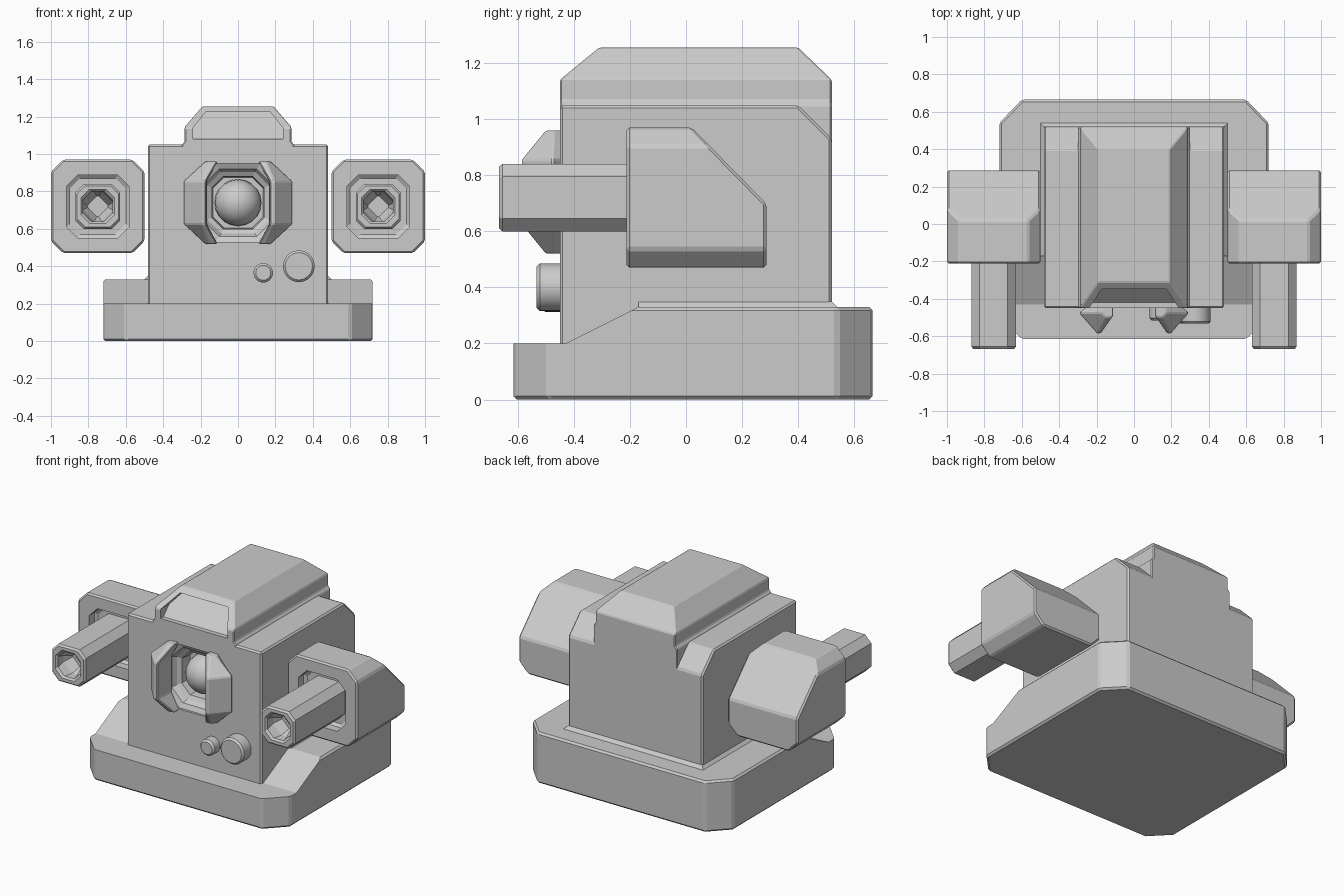
import bpy, bmesh, math
from mathutils import Vector

if "Cube" in bpy.data.objects:
    bpy.data.objects.remove(bpy.data.objects["Cube"])


def loft(name, loops, cuts=(), bevel=0.0):
    """Closed solid through matching loops; optional plane cuts and edge bevel."""
    bm = bmesh.new()
    rings = [[bm.verts.new(p) for p in loop] for loop in loops]
    n = len(rings[0])
    for a, b in zip(rings, rings[1:]):
        for i in range(n):
            j = (i + 1) % n
            bm.faces.new((a[i], a[j], b[j], b[i]))
    bm.faces.new(rings[0])
    bm.faces.new(rings[-1])
    for point, normal in cuts:
        bmesh.ops.bisect_plane(bm, geom=bm.verts[:] + bm.edges[:] + bm.faces[:], dist=1e-5,
                               plane_co=Vector(point), plane_no=Vector(normal).normalized(),
                               clear_outer=True)
        bmesh.ops.holes_fill(bm, edges=[e for e in bm.edges if e.is_boundary], sides=0)
    bmesh.ops.recalc_face_normals(bm, faces=bm.faces[:])
    if bevel:
        edges = [e for e in bm.edges if len(e.link_faces) == 2 and e.calc_face_angle() > 0.3]
        bmesh.ops.bevel(bm, geom=edges, offset=bevel, offset_type='OFFSET', segments=1,
                        profile=0.5, affect='EDGES', clamp_overlap=True)
    me = bpy.data.meshes.new(name)
    bm.to_mesh(me)
    bm.free()
    ob = bpy.data.objects.new(name, me)
    bpy.context.collection.objects.link(ob)
    return ob


def carve(ob, cutter):
    mod = ob.modifiers.new("carve", 'BOOLEAN')
    mod.operation = 'DIFFERENCE'
    mod.solver = 'EXACT'
    mod.object = cutter
    bpy.context.view_layer.objects.active = ob
    bpy.ops.object.modifier_apply(modifier=mod.name)
    bpy.data.objects.remove(cutter, do_unlink=True)


def octagon(cx, cz, h, c, y):
    """Square of half size h with corners cut by c, facing -y."""
    k = h - c
    pts = [(h, -k), (h, k), (k, h), (-k, h), (-h, k), (-h, -k), (-k, -h), (k, -h)]
    return [(cx + x, y, cz + z) for x, z in pts]


def circle(cx, cz, r, y, n=24):
    return [(cx + r * math.cos(2 * math.pi * i / n), y, cz + r * math.sin(2 * math.pi * i / n))
            for i in range(n)]


def along_x(profile, w):
    return [[(x, y, z) for y, z in profile] for x in (-w, w)]


# base slab with cut corners and a lowered front step
plan = [(0.72, -0.49), (0.72, 0.54), (0.6, 0.665), (-0.6, 0.665),
        (-0.72, 0.54), (-0.72, -0.49), (-0.6, -0.615), (0.6, -0.615)]
base = loft("base", [[(x, y, z) for x, y in plan] for z in (0, 0.33)], bevel=0.012)
step = [(-0.8, 0.2), (-0.43, 0.2), (0.03, 0.43), (-0.8, 0.43)]
carve(base, loft("step_cutter", along_x(step, 0.9)))

# main body with sloped rear top edge
side = [(-0.45, 0.1), (-0.45, 1.05), (0.40, 1.05), (0.52, 0.93), (0.52, 0.1)]
body = loft("body", along_x(side, 0.482), bevel=0.01)

# thin fillet where the body meets the base
loft("body_fillet", [[(-w, -0.17, z), (w, -0.17, z), (w, b, z), (-w, b, z)]
                     for w, b, z in ((0.5, 0.54, 0.32), (0.5, 0.54, 0.33), (0.48, 0.52, 0.35))])

# stepped eye socket and the lens inside it
carve(body, loft("socket_cutter", [octagon(0, 0.74, h, c, y) for h, c, y in
                                   ((0.21, 0.09, -0.6), (0.21, 0.09, -0.435), (0.18, 0.08, -0.42),
                                    (0.165, 0.075, -0.39), (0.14, 0.06, -0.375),
                                    (0.135, 0.06, -0.30))]))
bpy.ops.mesh.primitive_uv_sphere_add(segments=20, ring_count=12, radius=0.125,
                                     location=(0, -0.32, 0.74), rotation=(math.pi / 2, 0, 0))
bpy.context.object.name = "lens"
bpy.ops.object.shade_smooth()

# roof hump with sloped ends, and a window recess in the front slope
half = [(0.30, 0.9), (0.30, 1.05), (0.285, 1.066), (0.285, 1.145), (0.19, 1.255)]
front = half + [(-x, z) for x, z in reversed(half)]
roof = loft("roof_hump", [[(x, y, z) for x, z in front] for y in (-0.45, 0.52)],
            cuts=[((0, -0.45, 1.14), (0, -0.115, 0.14)),
                  ((0, 0.52, 1.14), (0, 0.115, 0.12)),
                  ((0, -0.45, 0.97), (0, -0.07, -0.97))], bevel=0.008)
half = [(0.24, 1.08), (0.24, 1.14), (0.172, 1.225)]
pane = half + [(-x, z) for x, z in reversed(half)]
carve(roof, loft("window_cutter", [[(x, -0.6, z) for x, z in pane],
                                   [(x, -0.42 + (z - 1.08) * 0.95, z) for x, z in pane]]))

# two round buttons on the front
for name, x, z, r, y in (("small_button", 0.135, 0.365, 0.052, -0.515),
                         ("large_button", 0.325, 0.40, 0.085, -0.533)):
    loft(name, [circle(x, z, r, -0.40), circle(x, z, r, y + 0.012), circle(x, z, r - 0.012, y)])
    bpy.context.view_layer.objects.active = bpy.data.objects[name]
    bpy.ops.object.select_all(action='DESELECT')
    bpy.data.objects[name].select_set(True)
    bpy.ops.object.shade_smooth_by_angle()

for s, label in ((1, "right"), (-1, "left")):
    # angular guard beside the eye
    end = [(0.17, -0.44), (0.175, -0.475), (0.15, -0.50), (0.11, -0.495), (0.11, -0.44)]
    mid = [(0.25, -0.44), (0.293, -0.475), (0.195, -0.587), (0.17, -0.58), (0.165, -0.44)]
    loft(label + "_eye_guard", [[(s * x, y, 0.74 + dz) for x, y in sec] for dz, sec in
                                ((-0.22, end), (-0.115, mid), (0.115, mid), (0.22, end))],
         bevel=0.006)

    # side pod with sloped rear and a front recess
    cx, cz = s * 0.75, 0.72
    pod = loft(label + "_pod", [octagon(cx, cz, 0.25, 0.065, y) for y in (-0.212, 0.287)],
               cuts=[((0, 0.02, 0.97), (0, 0.27, 0.265))], bevel=0.01)
    carve(pod, loft("pod_cutter", [octagon(cx, cz, h, c, y) for h, c, y in
                                   ((0.168, 0.06, -0.4), (0.168, 0.06, -0.16),
                                    (0.15, 0.055, -0.145))]))

    # hollow barrel: outer wall, rim, then tapered bore
    loft(label + "_barrel", [octagon(cx, cz, h, c, y) for h, c, y in
                             ((0.12, 0.045, -0.10), (0.12, 0.045, -0.655), (0.11, 0.042, -0.667),
                              (0.09, 0.045, -0.667), (0.08, 0.045, -0.655),
                              (0.08, 0.06, -0.60), (0.055, 0.05, -0.54))])
